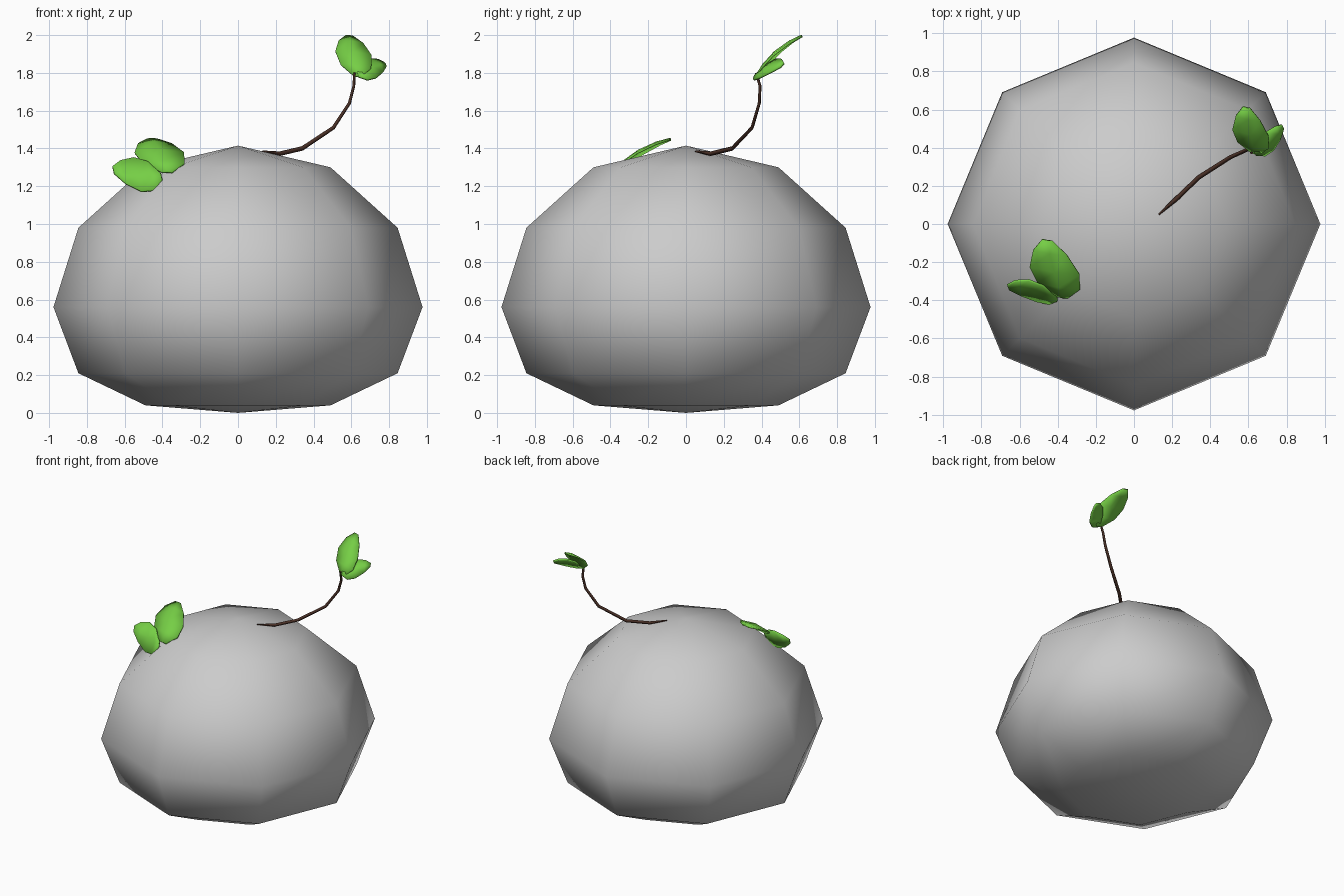
import bpy, math
from mathutils import Vector

if "Cube" in bpy.data.objects:
    bpy.data.objects.remove(bpy.data.objects["Cube"])


def material(name, color):
    m = bpy.data.materials.new(name)
    m.diffuse_color = (*color, 1)
    m.use_nodes = True
    m.node_tree.nodes["Principled BSDF"].inputs["Base Color"].default_value = m.diffuse_color
    return m


def mesh_object(name, verts, faces, mat=None):
    me = bpy.data.meshes.new(name)
    me.from_pydata(verts, [], faces)
    me.shade_smooth()
    ob = bpy.data.objects.new(name, me)
    bpy.context.collection.objects.link(ob)
    if mat:
        me.materials.append(mat)
    return ob


green = material("leaf_green", (0.18, 0.62, 0.06))
brown = material("bark_brown", (0.07, 0.03, 0.02))

# Body: eight-sided squashed ball with a flattened underside
SIDES = 8
rings = [(0.49, 0.04), (0.845, 0.21), (0.977, 0.56), (0.845, 0.98), (0.49, 1.30)]
verts = [(r * math.cos(math.tau * i / SIDES), r * math.sin(math.tau * i / SIDES), z)
         for r, z in rings for i in range(SIDES)]
verts += [(0, 0, 0), (0, 0, 1.415)]
bottom, top = len(verts) - 2, len(verts) - 1
last = (len(rings) - 1) * SIDES
faces = []
for i in range(SIDES):
    j = (i + 1) % SIDES
    faces.append((bottom, j, i))
    faces.append((last + i, last + j, top))
    for k in range(0, last, SIDES):
        faces.append((k + i, k + j, k + SIDES + j, k + SIDES + i))
mesh_object("body", verts, faces)

# Stem: thin four-sided twig rising from the crown
path = [(0.13, 0.05, 1.385, 0.4), (0.22, 0.13, 1.372, 1.1), (0.34, 0.245, 1.40, 1.1),
        (0.505, 0.35, 1.51, 1.0), (0.59, 0.388, 1.64, 0.9), (0.613, 0.392, 1.73, 0.8),
        (0.617, 0.372, 1.80, 0.7)]
cu = bpy.data.curves.new("stem", 'CURVE')
cu.dimensions = '3D'
cu.bevel_depth = 0.011
cu.bevel_resolution = 0
cu.use_fill_caps = True
sp = cu.splines.new('POLY')
sp.points.add(len(path) - 1)
for p, (x, y, z, r) in zip(sp.points, path):
    p.co = (x, y, z, 1)
    p.radius = r
cu.materials.append(brown)
stem = bpy.data.objects.new("stem", cu)
bpy.context.collection.objects.link(stem)


# Leaf: rows of edge, rib, edge from base to tip, bowed and gently cupped
def leaf(name, base, tip, half, bow, cup):
    base, tip, half = Vector(base), Vector(tip), Vector(half)
    normal = half.cross(tip - base).normalized()
    verts, faces = [], []
    for t, w in [(0, 0.2), (0.22, 0.85), (0.5, 1.0), (0.8, 0.68), (1, 0.2)]:
        mid = base.lerp(tip, t) + normal * bow * 4 * t * (1 - t)
        verts += [mid - half * w + normal * cup * w, mid, mid + half * w + normal * cup * w]
    for k in range(0, 12, 3):
        for c in (0, 1):
            faces.append((k + c, k + c + 1, k + c + 4, k + c + 3))
    ob = mesh_object(name, verts, faces, green)
    s = ob.modifiers.new("thickness", 'SOLIDIFY')
    s.thickness = 0.012
    s.offset = 0


leaf("stem_leaf_large", (0.635, 0.37, 1.78), (0.59, 0.61, 1.995), (0.095, -0.02, -0.01), 0.03, -0.012)
leaf("stem_leaf_small", (0.635, 0.37, 1.79), (0.78, 0.51, 1.842), (0.02, -0.045, -0.05), 0.018, -0.008)
leaf("body_leaf_large", (-0.375, -0.385, 1.275), (-0.455, -0.085, 1.45), (0.13, -0.02, 0.0), 0.03, -0.015)
leaf("body_leaf_small", (-0.405, -0.39, 1.25), (-0.66, -0.33, 1.285), (0.02, -0.055, -0.09), 0.022, -0.01)
